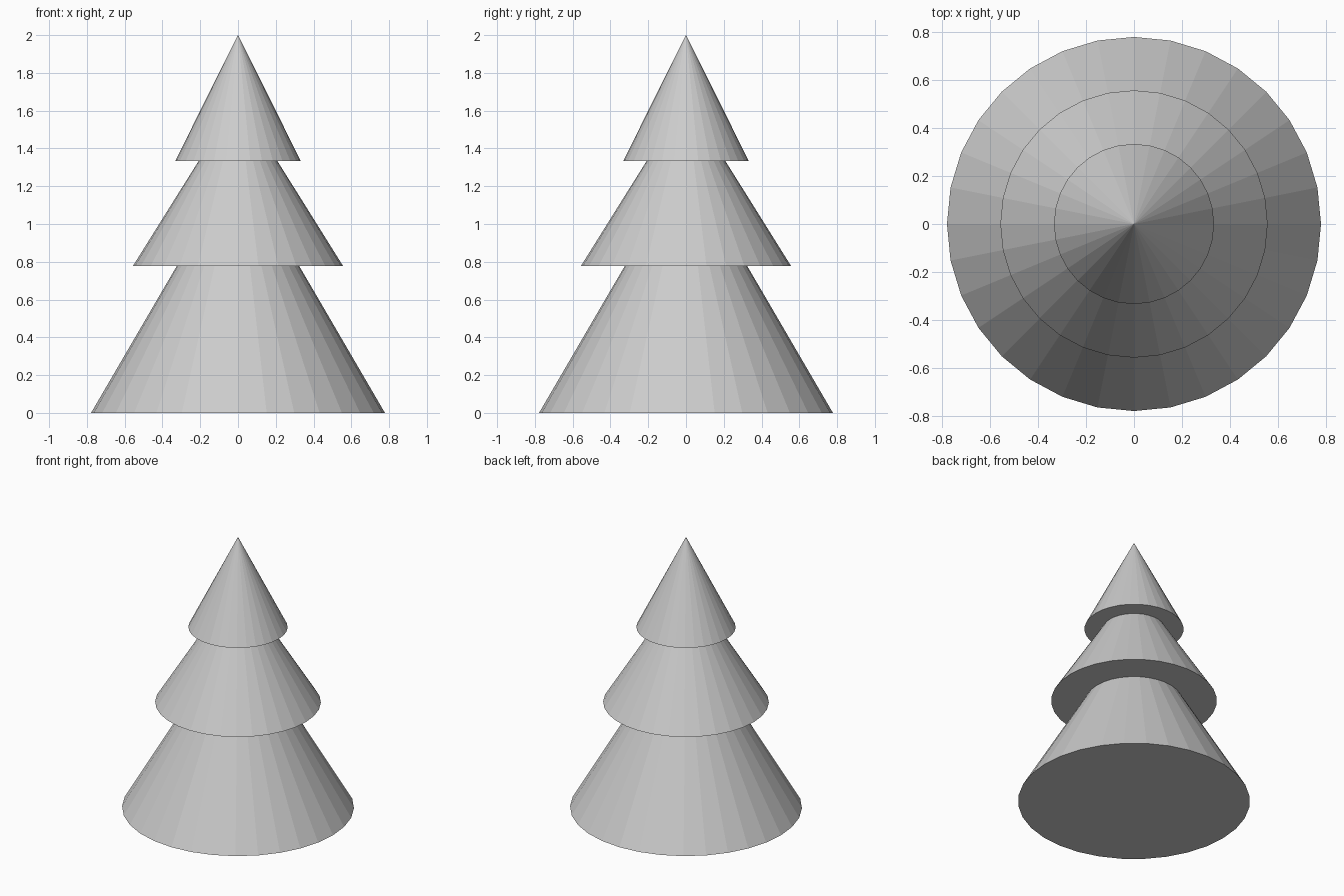
import bpy

if "Cube" in bpy.data.objects:
    bpy.data.objects.remove(bpy.data.objects["Cube"])

SIDES = 32


def add_tier(name, base_z, radius, height):
    """One closed, flat-shaded cone standing on base_z."""
    bpy.ops.mesh.primitive_cone_add(
        vertices=SIDES, radius1=radius, radius2=0, depth=height,
        end_fill_type='NGON', location=(0, 0, base_z + height / 2))
    bpy.context.object.name = name


# Three overlapping foliage tiers; each tip is hidden inside the tier above
for name, base_z, radius, height in (
    ("lower_tier", 0.0, 0.778, 1.333),
    ("middle_tier", 0.778, 0.556, 0.889),
    ("top_tier", 1.333, 0.333, 0.667),
):
    add_tier(name, base_z, radius, height)
